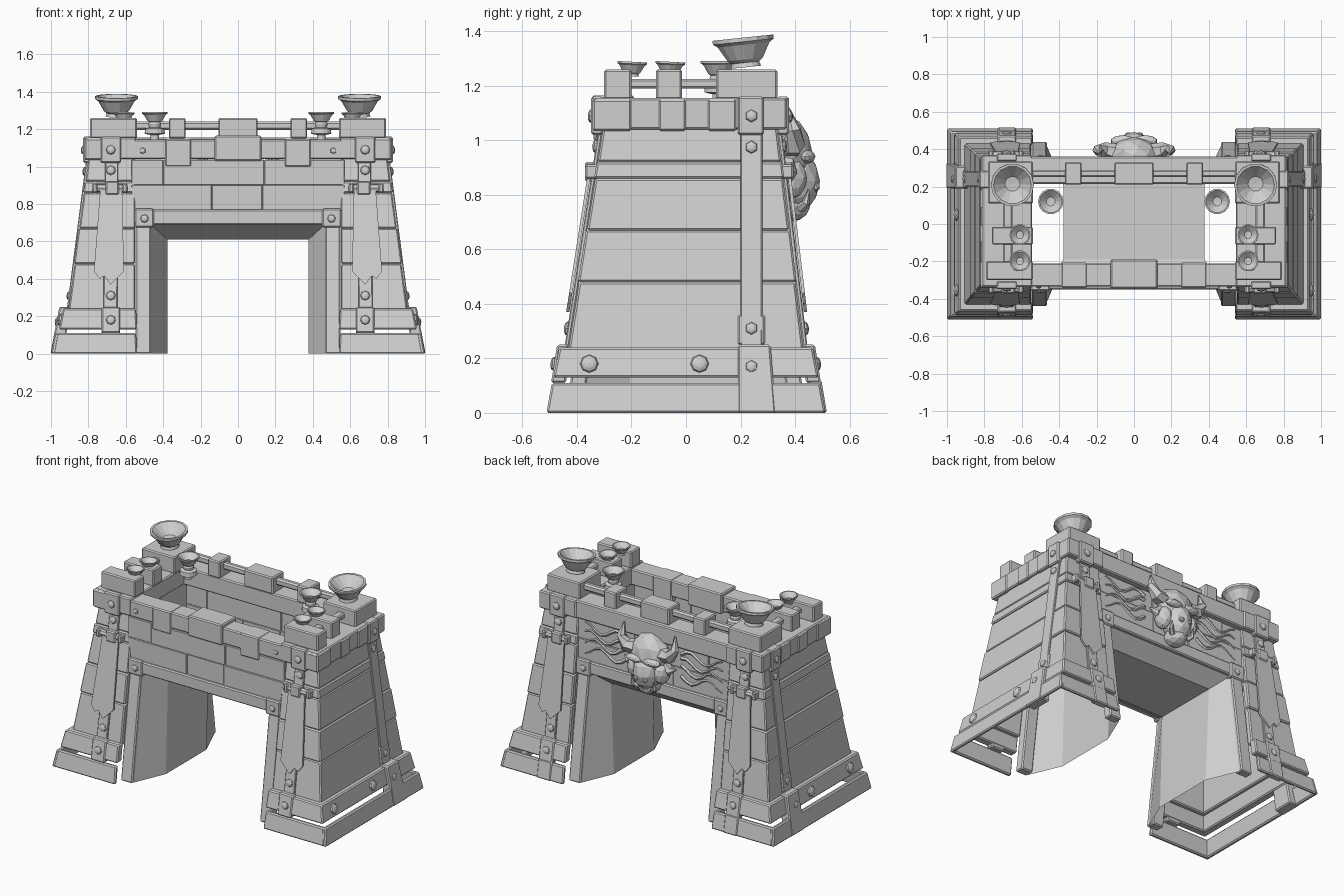
import bpy
import bmesh
import math
from mathutils import Matrix, Vector

default_cube = bpy.data.objects.get("Cube")
if default_cube:
    bpy.data.objects.remove(default_cube)

stone = bpy.data.materials.new("stone_grey")
stone.use_nodes = True
stone.diffuse_color = (0.63, 0.63, 0.63, 1)
stone.node_tree.nodes["Principled BSDF"].inputs["Base Color"].default_value = stone.diffuse_color


def finish(name, bm, mirror=True, bevel=0.0):
    """Turn a bmesh in world coordinates into an object, mirrored left to right if asked."""
    bmesh.ops.recalc_face_normals(bm, faces=bm.faces)
    mesh = bpy.data.meshes.new(name)
    bm.to_mesh(mesh)
    bm.free()
    mesh.materials.append(stone)
    obj = bpy.data.objects.new(name, mesh)
    bpy.context.collection.objects.link(obj)
    if bevel:
        mod = obj.modifiers.new("worn_edges", "BEVEL")
        mod.width = bevel
        mod.segments = 1
    if mirror:
        obj.modifiers.new("other_side", "MIRROR")


def block(name, base, top, z0, z1, mirror=True, bevel=0.007):
    """Tapered block between two rectangles (x0, x1, y0, y1)."""
    bm = bmesh.new()
    rings = []
    for (x0, x1, y0, y1), z in ((base, z0), (top or base, z1)):
        corners = ((x0, y0), (x1, y0), (x1, y1), (x0, y1))
        rings.append([bm.verts.new((x, y, z)) for x, y in corners])
    low, high = rings
    bm.faces.new(low)
    bm.faces.new(high)
    for i in range(4):
        j = (i + 1) % 4
        bm.faces.new((low[i], low[j], high[j], high[i]))
    finish(name, bm, mirror, bevel)


def bolt(name, center, direction, radius, sides=8):
    """Domed rivet facing the given direction."""
    bm = bmesh.new()
    bmesh.ops.create_uvsphere(bm, u_segments=sides, v_segments=6, radius=radius)
    turn = Vector(direction).to_track_quat("Z", "Y").to_matrix()
    for v in bm.verts:
        v.co.z *= 0.5
        v.co = turn @ v.co + Vector(center)
    finish(name, bm)


def bowl(name, x, y, z, size, profile, tilt=0.0):
    """Lathed brazier from (radius, height) pairs, leaning forward by tilt degrees."""
    bm = bmesh.new()
    verts = [bm.verts.new((r * size, 0, h * size)) for r, h in profile]
    edges = [bm.edges.new(pair) for pair in zip(verts, verts[1:])]
    bmesh.ops.spin(bm, geom=verts + edges, axis=(0, 0, 1), cent=(0, 0, 0),
                   angle=math.tau, steps=14)
    bmesh.ops.remove_doubles(bm, verts=bm.verts, dist=0.0005)
    place = Matrix.Translation((x, y, z)) @ Matrix.Rotation(math.radians(tilt), 4, "X")
    bmesh.ops.transform(bm, matrix=place, verts=bm.verts)
    finish(name, bm)


def lump(name, center, scale, mirror=False, detail=2):
    """Carved faceted lump."""
    bm = bmesh.new()
    bmesh.ops.create_icosphere(bm, subdivisions=detail, radius=1)
    for v in bm.verts:
        v.co = Vector(center) + Vector([a * b for a, b in zip(v.co, scale)])
    finish(name, bm, mirror)


def spike(name, path, radii, sides=6):
    """Tapered tube along a path."""
    bm = bmesh.new()
    rings = []
    points = [Vector(p) for p in path]
    for i, p in enumerate(points):
        along = points[min(i + 1, len(points) - 1)] - points[max(i - 1, 0)]
        turn = along.to_track_quat("Z", "Y")
        angles = [math.tau * k / sides for k in range(sides)]
        rings.append([bm.verts.new(p + turn @ Vector((math.cos(a), math.sin(a), 0)) * radii[i])
                      for a in angles])
    for a, b in zip(rings, rings[1:]):
        for k in range(sides):
            m = (k + 1) % sides
            bm.faces.new((a[k], a[m], b[m], b[k]))
    bm.faces.new(rings[0])
    bm.faces.new(rings[-1])
    finish(name, bm)


def lerp(a, b, z):
    return a + (b - a) * (z - 0.24) / 0.8


def outer(z):
    return lerp(0.905, 0.8, z)


def face_y(side, z):
    return lerp(-0.43, -0.305, z) if side < 0 else lerp(0.43, 0.335, z)


def span(a, b):
    return (min(a, b), max(a, b))


# Hollow tower walls, laid in courses
def tower_course(name, z0, z1, grow=0.0, thick=0.04):
    rects = {"outer": [], "front": [], "back": []}
    for z in (z0, z1):
        x, yf, yb = outer(z) + grow, face_y(-1, z) - grow, face_y(1, z) + grow
        rects["outer"].append((x - thick, x, yf, yb))
        rects["front"].append((0.55, x - thick / 2, yf, yf + thick))
        rects["back"].append((0.55, x - thick / 2, yb - thick, yb))
    for side, (low, high) in rects.items():
        block(f"{name}_{side}", low, high, z0, z1)


levels = [0.22, 0.48, 0.67, 0.86, 0.92, 1.05]
for i, (z0, z1) in enumerate(zip(levels, levels[1:])):
    tower_course(f"tower_course_{i}", z0, z1, 0.004 * (i % 2))
block("tower_inner_wall", (0.55, 0.57, -0.36, 0.36), (0.55, 0.57, -0.3, 0.32), 0.62, 1.05)

# Plinth and riveted lower band, three boards each
for name, z0, z1, x, y, lean, t in (("plinth", 0, 0.11, 1.0, 0.512, 0.02, 0.025),
                                    ("lower_band", 0.13, 0.24, 0.957, 0.487, 0.022, 0.05)):
    x2, y2 = x - lean, y - lean
    block(name + "_outer", (x - t, x, -y, y), (x2 - t, x2, -y2, y2), z0, z1)
    for s, tag in ((-1, "front"), (1, "back")):
        block(f"{name}_{tag}", (0.54, x - t / 2, *span(s * y, s * (y - t))),
              (0.545, x2 - t / 2, *span(s * y2, s * (y2 - t))), z0, z1)
for y in (-0.355, 0.05):
    bolt("band_bolt", (0.947, y, 0.18), (1, 0, 0.15), 0.034)

# Tower top band, merlons and rails
block("tower_top_band", (0.545, 0.815, -0.337, 0.37), None, 1.04, 1.155)
for y0, y1 in ((-0.343, -0.2), (-0.1, 0.0), (0.08, 0.185)):
    block("top_band_stone", (0.7, 0.821, y0, y1), None, 1.035, 1.15)
for y0, y1, x1 in ((-0.3, -0.2, 0.79), (-0.11, -0.015, 0.76), (0.11, 0.335, 0.78)):
    block("tower_merlon", (0.54, x1, y0, y1), None, 1.15, 1.26)
block("tower_rail", (0.65, 0.7, -0.25, 0.15), None, 1.19, 1.225)

# Outer strap with buckle and foot plate
block("outer_strap", (0.89, 0.915, 0.2, 0.28), (0.785, 0.81, 0.2, 0.28), 0.24, 1.05, bevel=0.004)
block("outer_foot", (0.93, 1.003, 0.19, 0.33), (0.9, 0.955, 0.19, 0.31), 0, 0.25)
block("outer_patch", (0.87, 0.913, 0.19, 0.29), (0.86, 0.9, 0.19, 0.29), 0.25, 0.36)
block("outer_buckle", (0.77, 0.828, 0.19, 0.285), None, 1.02, 1.16)
for x, z in ((0.828, 1.09), (0.82, 0.975), (0.905, 0.31), (0.968, 0.17)):
    bolt("outer_strap_bolt", (x, 0.24, z), (1, 0, 0.1), 0.024, 6)

# Front and back straps, clasps and hanging banners
for s, tag in ((-1, "front"), (1, "back")):
    def slab(z, depth, x0, x1, lift=0.0):
        y = face_y(s, z) + s * lift
        return (x0, x1, *span(y, y + s * depth))
    block(tag + "_strap", slab(0.24, 0.016, 0.645, 0.72), slab(1.05, 0.016, 0.64, 0.71),
          0.24, 1.05, bevel=0.004)
    block(tag + "_foot", (0.63, 0.73, *span(s * 0.44, s * 0.495)),
          (0.63, 0.73, *span(s * 0.43, s * 0.473)), 0.11, 0.25)
    block(tag + "_buckle", slab(1.04, 0.043, 0.625, 0.735), None, 1.02, 1.16)
    for z, lift in ((1.09, 0.05), (0.98, 0.016), (0.31, 0.016), (0.18, 0.045)):
        bolt(tag + "_bolt", (0.68, face_y(s, z) + s * lift, z), (0, s, 0.1), 0.026)
    y = face_y(s, 0.89) + s * 0.016
    spike(tag + "_banner_rod", [(0.595, y, 0.885), (0.775, y, 0.885)], (0.022, 0.022), 8)
    for x, half, rise in ((0.605, 0.014, 0.026), (0.672, 0.036, 0.036), (0.765, 0.014, 0.026)):
        block(tag + "_clasp", (x - half, x + half, y - 0.026, y + 0.026), None, 0.885 - rise, 0.885 + rise)
    bm = bmesh.new()
    outline = ((0.62, 0.9), (0.735, 0.9), (0.77, 0.44), (0.74, 0.4), (0.715, 0.415),
               (0.68, 0.37), (0.61, 0.44))
    banner = bm.faces.new([bm.verts.new((x, face_y(s, z) + s * 0.018, z)) for x, z in outline])
    cloth = bmesh.ops.extrude_face_region(bm, geom=[banner])["geom"]
    bmesh.ops.translate(bm, vec=(0, s * 0.012, 0),
                        verts=[v for v in cloth if isinstance(v, bmesh.types.BMVert)])
    finish(tag + "_banner", bm)

    # Gate jambs, lintel and corner plates
    block(tag + "_jamb", (0.465, 0.548, *span(s * 0.44, s * 0.38)),
          (0.465, 0.548, *span(s * 0.345, s * 0.28)), 0, 0.7)
    block(tag + "_lintel", (-0.5, 0.5, *span(s * 0.35, s * 0.27)), None, 0.69, 0.77, False)
    block(tag + "_corner_plate", (0.45, 0.553, *span(s * 0.358, s * 0.3)), None, 0.675, 0.775)
    bolt(tag + "_corner_bolt", (0.5, s * 0.358, 0.722), (0, s, 0), 0.022)

    # Coursed wall above the gate
    for row, seams in enumerate(((-0.57, -0.14, 0.13, 0.57), (-0.57, -0.4, 0.14, 0.57))):
        z = 0.765 + row * 0.135
        for k, (x0, x1) in enumerate(zip(seams, seams[1:])):
            y = 0.335 - 0.004 * ((k + row) % 2)
            block(tag + "_wall_stone", (x0, x1, *span(s * y, s * 0.25)), None, z, z + 0.137, False, 0.004)
block("back_foot_plate", (0.63, 0.73, 0.47, 0.517), (0.63, 0.73, 0.45, 0.497), 0, 0.12)

# Front parapet
block("front_parapet", (-0.56, 0.56, -0.335, -0.21), None, 1.04, 1.145, False)
block("front_parapet_keystone", (-0.125, 0.125, -0.345, -0.19), None, 1.03, 1.165, False)
block("front_parapet_stone", (0.25, 0.39, -0.34, -0.207), None, 1.0, 1.147)
bolt("parapet_bolt", (0.51, -0.336, 1.085), (0, -1, 0), 0.017, 6)

# Back parapet with merlons and rail
block("back_parapet", (-0.56, 0.56, 0.215, 0.36), None, 1.04, 1.155, False)
block("back_merlon_middle", (-0.105, 0.105, 0.21, 0.33), None, 1.15, 1.26, False)
block("back_merlon", (0.28, 0.37, 0.21, 0.33), None, 1.15, 1.26)
block("back_rail", (-0.56, 0.56, 0.25, 0.29), None, 1.195, 1.24, False, 0.01)

# Passage lining, splayed at both mouths
bm = bmesh.new()
rows = []
for foot_y, top_y, half, height in ((-0.42, -0.33, 0.467, 0.692), (-0.21, -0.19, 0.378, 0.61),
                                    (0.21, 0.24, 0.378, 0.61), (0.42, 0.33, 0.467, 0.692)):
    rows.append([bm.verts.new(p) for p in ((-half, foot_y, 0), (-half, top_y, height),
                                           (half, top_y, height), (half, foot_y, 0))])
for a, b in zip(rows, rows[1:]):
    for k in range(3):
        bm.faces.new((a[k], a[k + 1], b[k + 1], b[k]))
finish("passage_lining", bm, False)

# Braziers
cup = ((0, 0), (0.5, 0), (0.45, 0.15), (0.58, 0.25), (0.85, 0.72), (1, 0.82), (1, 0.95),
       (0.88, 0.95), (0.35, 0.45), (0, 0.42))
stem = ((0, -1.2), (0.35, -1.2), (0.35, -0.85), (0.8, -0.75), (0.75, -0.35), (0.45, -0.25))
bowl("large_brazier", 0.65, 0.22, 1.268, 0.115, cup, 6)
bowl("side_brazier", 0.445, 0.12, 1.227, 0.068, stem + cup[1:])
for y in (-0.06, -0.2):
    bowl("small_brazier", 0.61, y, 1.235, 0.056, cup, -3)

# Horned beast head on the back wall
lump("beast_skull", (0, 0.365, 0.95), (0.135, 0.1, 0.14))
lump("beast_muzzle", (0, 0.4, 0.85), (0.09, 0.092, 0.12))
lump("beast_jaw", (0, 0.38, 0.755), (0.07, 0.075, 0.055))
lump("beast_brow", (0.06, 0.445, 0.94), (0.065, 0.03, 0.025), True)
lump("beast_cheek", (0.095, 0.385, 0.86), (0.05, 0.06, 0.075), True)
lump("beast_nostril", (0.03, 0.475, 0.83), (0.022, 0.018, 0.02), True, 1)
spike("beast_horn", [(0.09, 0.38, 0.98), (0.16, 0.395, 0.985), (0.195, 0.395, 1.04), (0.185, 0.375, 1.12)],
      (0.05, 0.042, 0.028, 0.004))
spike("beast_ear", [(0.1, 0.37, 0.92), (0.15, 0.38, 0.88), (0.19, 0.37, 0.9)], (0.035, 0.028, 0.004))
spike("beast_tusk", [(0.055, 0.42, 0.75), (0.08, 0.44, 0.77), (0.08, 0.45, 0.82)], (0.018, 0.015, 0.003))

# Shallow carved tendrils beside the head
for k in range(4):
    path = [(0.2 + 0.3 * t, 0.332, 0.99 - 0.05 * k + 0.03 * math.sin(math.pi * (2.5 * t + 0.3 * k)))
            for t in (n / 8 for n in range(9))]
    spike("carved_tendril", path, [0.013 - 0.001 * n for n in range(9)], 5)
